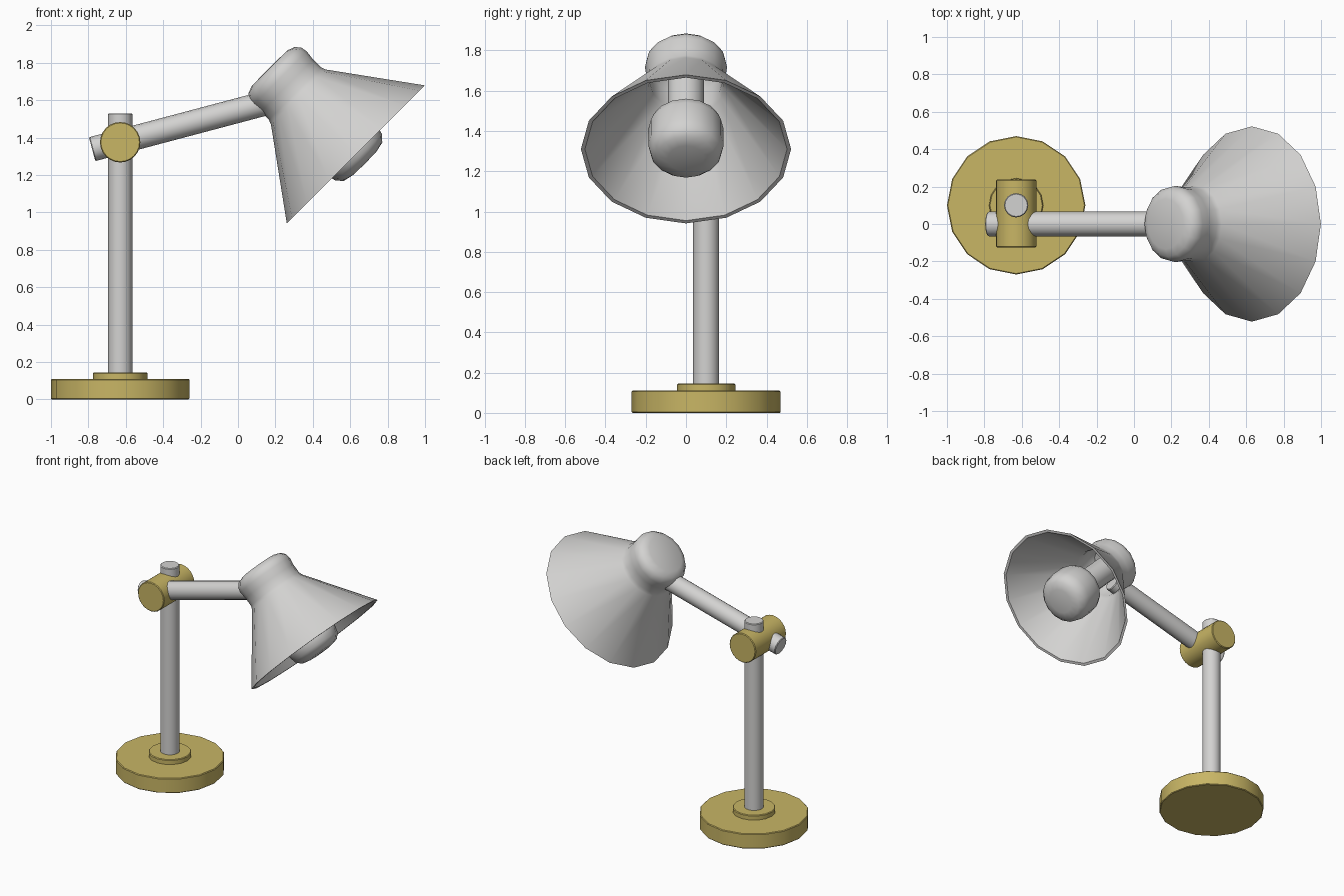
import bpy, bmesh, math
from mathutils import Matrix, Vector

if "Cube" in bpy.data.objects:
    bpy.data.objects.remove(bpy.data.objects["Cube"])


def material(name, rgb):
    m = bpy.data.materials.new(name)
    m.diffuse_color = (*rgb, 1)
    m.use_nodes = True
    m.node_tree.nodes["Principled BSDF"].inputs["Base Color"].default_value = m.diffuse_color
    return m


GREY = material("light grey metal", (0.65, 0.645, 0.635))
GOLD = material("brass", (0.58, 0.465, 0.13))


def lathe(name, profile, mat, matrix, sides=16, closed=False, angle=35):
    """Revolve (radius, height) points about local z; r = 0 becomes a pole."""
    bm = bmesh.new()
    rings = []
    for r, z in profile:
        if r == 0:
            rings.append([bm.verts.new((0, 0, z))] * sides)
        else:
            rings.append([bm.verts.new((r * math.cos(2 * math.pi * i / sides),
                                        r * math.sin(2 * math.pi * i / sides), z))
                          for i in range(sides)])
    pairs = list(zip(rings, rings[1:]))
    if closed:
        pairs.append((rings[-1], rings[0]))
    for a, b in pairs:
        for i in range(sides):
            j = (i + 1) % sides
            corners = list(dict.fromkeys((a[i], a[j], b[j], b[i])))
            if len(corners) > 2:
                bm.faces.new(corners)
    # Join the outer and inner skins' poles' normals consistently
    bmesh.ops.recalc_face_normals(bm, faces=bm.faces)
    me = bpy.data.meshes.new(name)
    bm.to_mesh(me)
    bm.free()
    me.materials.append(mat)
    ob = bpy.data.objects.new(name, me)
    bpy.context.collection.objects.link(ob)
    ob.matrix_world = matrix
    bpy.ops.object.select_all(action='DESELECT')
    ob.select_set(True)
    bpy.context.view_layer.objects.active = ob
    bpy.ops.object.shade_smooth_by_angle(angle=math.radians(angle))
    return ob


def rod(name, p0, p1, r, mat, sides=16, bevel=0.005):
    """Capped cylinder between two points with a fine edge bevel."""
    p0, p1 = Vector(p0), Vector(p1)
    d = p1 - p0
    h = d.length
    prof = [(0, 0), (r - bevel, 0), (r, bevel), (r, h - bevel), (r - bevel, h), (0, h)]
    turn = d.to_track_quat('Z', 'Y').to_matrix().to_4x4()
    return lathe(name, prof, mat, Matrix.Translation(p0) @ turn, sides)


PX, PY = -0.63, 0.10

# Base, collar and post
rod("base", (PX, PY, 0), (PX, PY, 0.11), 0.37, GOLD)
rod("base_collar", (PX, PY, 0.10), (PX, PY, 0.145), 0.145, GOLD)
rod("post", (PX, PY, 0.13), (PX, PY, 1.53), 0.065, GREY)

# Cross joint and tilted arm
rod("joint", (PX, -0.125, 1.375), (PX, 0.237, 1.375), 0.108, GOLD, sides=24)
rod("arm", (-0.78, 0, 1.338), (0.20, 0, 1.598), 0.066, GREY)

# Lamp head: local z runs from the shade rim up to the cap
HEAD = Matrix.Translation((0.63, 0, 1.31)) @ Matrix.Rotation(math.radians(-45), 4, 'Y')
shade = [(0.522, 0), (0.207, 0.435), (0.198, 0.46), (0.197, 0.52), (0.204, 0.575), (0.198, 0.61),
         (0.175, 0.637), (0.135, 0.652), (0, 0.655),
         (0, 0.625), (0.15, 0.61), (0.18, 0.57), (0.178, 0.46), (0.188, 0.43), (0.502, 0)]
lathe("shade", shade, GREY, HEAD, closed=True, angle=40)

# Bulb and its socket
bulb = [(0, -0.07), (0.09, -0.067), (0.145, -0.055), (0.176, -0.022), (0.187, 0.025),
        (0.187, 0.14), (0.174, 0.18), (0.14, 0.212), (0.09, 0.225), (0, 0.228)]
lathe("bulb", bulb, GREY, HEAD, angle=60)
socket = [(0, 0.20), (0.09, 0.20), (0.09, 0.63), (0, 0.63)]
lathe("bulb_socket", socket, GREY, HEAD)
